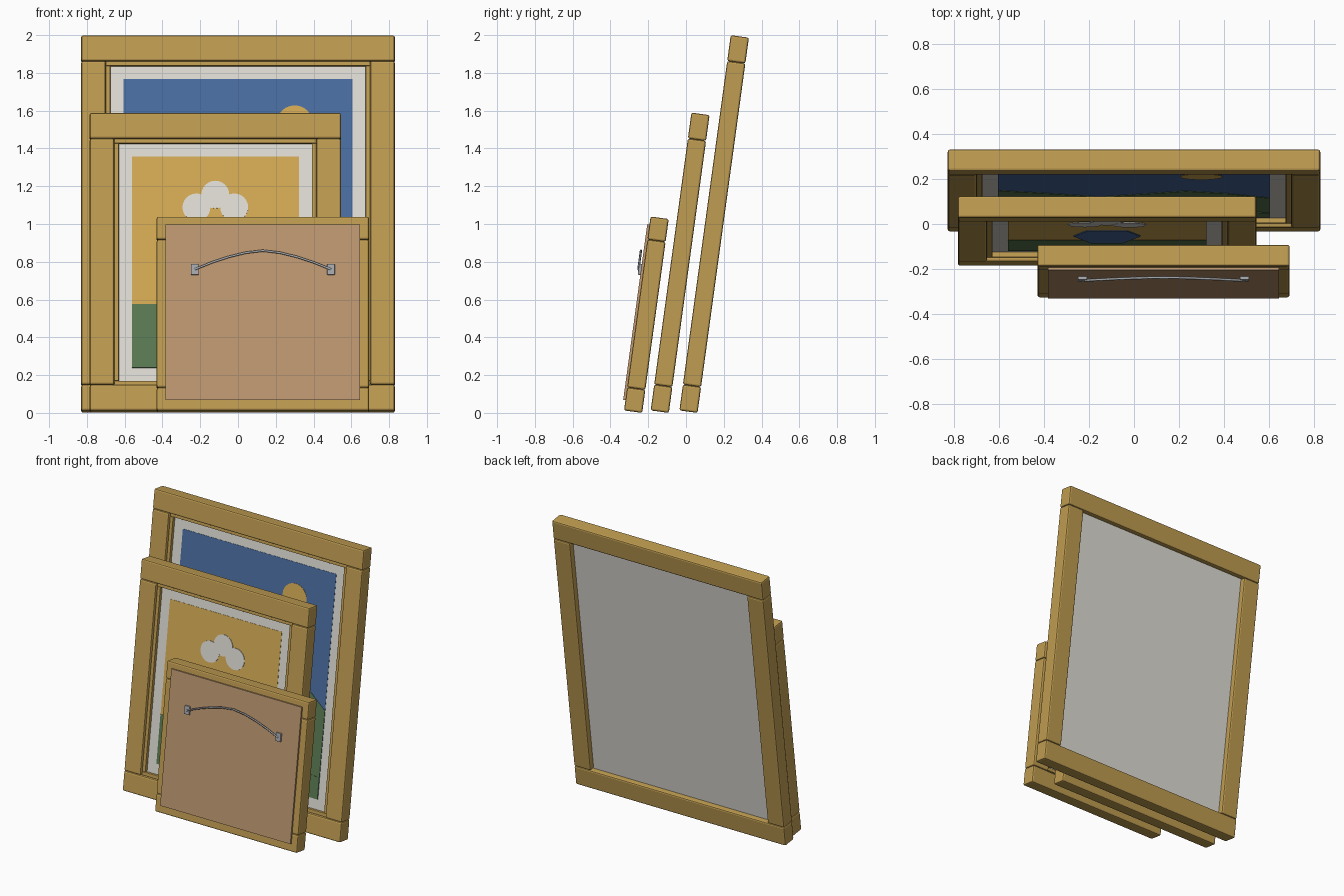
import bpy, bmesh, math
from mathutils import Matrix

if "Cube" in bpy.data.objects:
    bpy.data.objects.remove(bpy.data.objects["Cube"])

LEAN = 0.136      # backward tilt of every frame
T = 0.097         # frame thickness


def material(name, r, g, b):
    m = bpy.data.materials.new(name)
    m.diffuse_color = [(c / 255) ** 2.2 for c in (r, g, b)] + [1]
    m.use_nodes = True
    m.node_tree.nodes["Principled BSDF"].inputs["Base Color"].default_value = m.diffuse_color
    return m


GOLD = material("gilded_wood", 190, 155, 82)
MAT = material("mat_card", 224, 221, 213)
BLUE = material("sky_blue", 76, 110, 160)
GREEN = material("leaf_green", 92, 122, 84)
OCHRE = material("ochre", 213, 170, 86)
PAPER = material("backing_paper", 188, 150, 112)
STEEL = material("steel", 165, 168, 172)


def disc(x, s, r, sides=24):
    return [(x + r * math.cos(2 * math.pi * i / sides),
             s + r * math.sin(2 * math.pi * i / sides)) for i in range(sides)]


class Frame:
    """Leaning frame: local x across, n depth from the front, s up the slope."""

    def __init__(self, name, cx, y0, width, height, rail, flip=False):
        self.name, self.flip = name, flip
        self.w, self.h, self.rail = width / 2, height, rail
        self.m = (Matrix.Translation((cx, y0, T * math.sin(LEAN)))
                  @ Matrix.Rotation(-LEAN, 4, 'X'))
        self.build()

    def prism(self, part, pts, n0, n1, mat, bevel=0.0):
        if self.flip:
            n0, n1 = T - n1, T - n0
        bm = bmesh.new()
        f = bm.faces.new([bm.verts.new((x, n0, s)) for x, s in pts])
        ext = bmesh.ops.extrude_face_region(bm, geom=[f])
        new = [v for v in ext['geom'] if isinstance(v, bmesh.types.BMVert)]
        bmesh.ops.translate(bm, verts=new, vec=(0, n1 - n0, 0))
        if f not in bm.faces[:] or len(bm.faces) == len(pts) + 1:
            bm.faces.new([v for v in bm.verts if v not in new])
        bmesh.ops.recalc_face_normals(bm, faces=bm.faces[:])
        me = bpy.data.meshes.new(part)
        bm.to_mesh(me)
        bm.free()
        ob = bpy.data.objects.new(f"{self.name}_{part}", me)
        bpy.context.collection.objects.link(ob)
        ob.matrix_world = self.m
        me.materials.append(mat)
        if bevel:
            b = ob.modifiers.new("bevel", 'BEVEL')
            b.width, b.segments = bevel, 2
        return ob

    def box(self, part, x0, x1, s0, s1, n0, n1, mat, bevel=0.0):
        return self.prism(part, [(x0, s0), (x1, s0), (x1, s1), (x0, s1)],
                          n0, n1, mat, bevel)

    def ring(self, parts, inset, band, n0, n1, bevel):
        """Two full-width rails with two stiles between them."""
        x, s0, s1 = self.w - inset, inset, self.h - inset
        if inset:
            s0, s1 = inset + .007, self.h - inset - .007
        rail = band if inset else self.rail
        self.box(parts + "_bottom_rail", -x, x, s0, s0 + rail, n0, n1, GOLD, bevel)
        self.box(parts + "_top_rail", -x, x, s1 - rail, s1, n0, n1, GOLD, bevel)
        for side, a, b in (("left", -x, -x + band), ("right", x - band, x)):
            self.box(f"{parts}_{side}_stile", a, b, s0 + rail, s1 - rail,
                     n0, n1, GOLD, bevel)

    def build(self):
        self.ring("frame", 0, .13, 0, T, .01)
        # narrow inner slip, mat card behind it
        self.ring("slip", .13, .024, .018, .05, .003)
        self.box("mat", -self.w + .125, self.w - .125, self.rail - .005,
                 self.h - self.rail + .005, .04, .06, MAT)
        # picture area inside the mat
        self.px = self.w - .223
        self.s0, self.s1 = self.rail + .095, self.h - self.rail - .09

    def picture(self, mat):
        self.box("picture", -self.px, self.px, self.s0, self.s1, .038, .045, mat)


# Large frame: landscape with hills and sun
big = Frame("large", 0, -.035, 1.66, 2.005, .138)
big.picture(BLUE)
p, b = big.px, big.s0
big.prism("sun", disc(.30, 1.54, .095), .036, .04, OCHRE)
big.prism("far_hills", [(-p, b), (p, b), (p, .84), (.42, .99), (.23, 1.07), (.05, .98),
                        (-.15, .88), (-.35, .98), (-p, 1.09)], .0355, .04, GREEN)
big.prism("near_hill", [(-p, b), (p, b), (p, .38), (.3, .42), (-.1, .5), (-p, .44)],
          .033, .037, GREEN)

# Middle frame: still life with a vase of flowers
mid = Frame("middle", -.12, -.187, 1.33, 1.591, .138)
mid.picture(OCHRE)
mid.box("table", -mid.px, mid.px, mid.s0, .573, .036, .04, GREEN)
mid.prism("vase", [(-.07, .49), (.07, .49), (.15, .72), (.09, .89), (-.09, .89),
                   (-.15, .72)], .034, .04, BLUE)
for i, (x, s) in enumerate(((-.1, 1.09), (0, 1.158), (.1, 1.09))):
    mid.prism(f"flower_{i + 1}", disc(x, s, .074), .035 - i * .0006, .04, MAT)

# Small frame: turned round, showing its back
small = Frame("small", .1315, -.328, 1.124, 1.036, .123, flip=True)
small.picture(BLUE)
small.box("backing_paper", -.515, .515, .055, .993, T - .006, T + .012, PAPER)
for side, x in (("left", -.361), ("right", .361)):
    small.box(f"hanger_{side}", x - .02, x + .02, .722, .78, T + .01, T + .026,
              STEEL, .003)

# Hanging wire
cu = bpy.data.curves.new("hanging_wire", 'CURVE')
cu.dimensions = '3D'
cu.bevel_depth, cu.bevel_resolution, cu.use_fill_caps = .006, 1, True
sp = cu.splines.new('POLY')
sp.points.add(8)
for i, pt in enumerate(sp.points):
    u = i / 4 - 1
    pt.co = (u * .361, -.026, .75 + .1 * (1 - abs(u) ** 1.6), 1)
cu.materials.append(STEEL)
wire = bpy.data.objects.new("hanging_wire", cu)
bpy.context.collection.objects.link(wire)
wire.matrix_world = small.m
